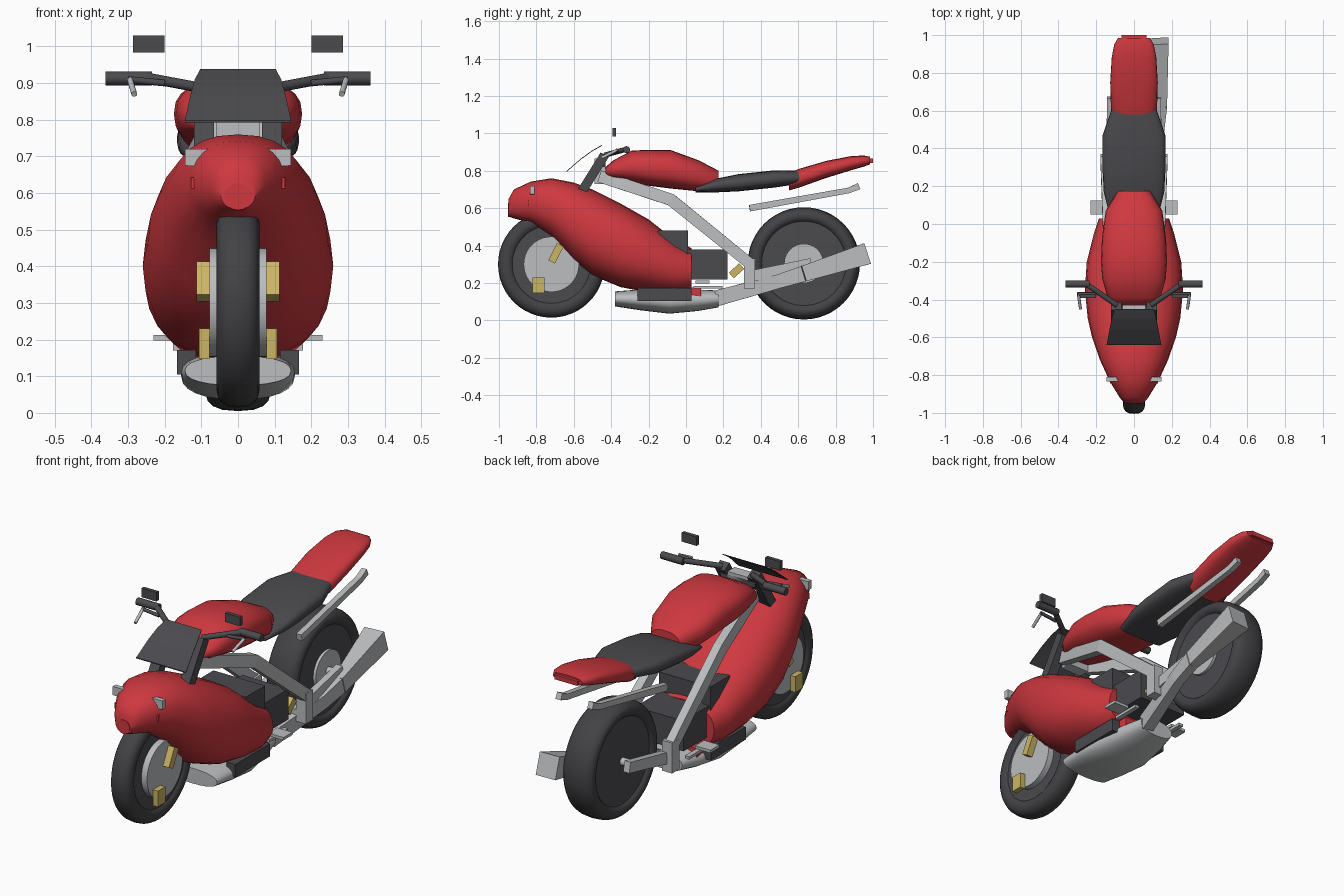
import bpy, bmesh, math
from mathutils import Vector, Matrix

if "Cube" in bpy.data.objects:
    bpy.data.objects.remove(bpy.data.objects["Cube"])


def mat(name, r, g, b):
    m = bpy.data.materials.new(name)
    m.diffuse_color = (r, g, b, 1)
    m.use_nodes = True
    m.node_tree.nodes["Principled BSDF"].inputs["Base Color"].default_value = m.diffuse_color
    return m


RED = mat("red paint", 0.62, 0.04, 0.05)
DARK = mat("dark plastic", 0.07, 0.07, 0.078)
RUBBER = mat("rubber", 0.055, 0.055, 0.06)
SILVER = mat("silver metal", 0.5, 0.51, 0.52)
GOLD = mat("gold caliper", 0.6, 0.46, 0.13)


def finish(name, bm, material, smooth=None):
    bmesh.ops.recalc_face_normals(bm, faces=bm.faces)
    me = bpy.data.meshes.new(name)
    bm.to_mesh(me)
    bm.free()
    ob = bpy.data.objects.new(name, me)
    bpy.context.collection.objects.link(ob)
    me.materials.append(material)
    if smooth:
        bpy.ops.object.select_all(action='DESELECT')
        ob.select_set(True)
        bpy.context.view_layer.objects.active = ob
        bpy.ops.object.shade_smooth_by_angle(angle=math.radians(smooth))
    return ob


def skin(bm, rings):
    """Bridge point rings and cap both ends."""
    vs = [[bm.verts.new(p) for p in r] for r in rings]
    n = len(vs[0])
    for a, b in zip(vs, vs[1:]):
        for i in range(n):
            j = (i + 1) % n
            bm.faces.new((a[i], a[j], b[j], b[i]))
    bm.faces.new(vs[0])
    bm.faces.new(vs[-1])


def loft(name, sections, material, power=2.3, n=24):
    """Superelliptic sections (y, top, bottom, half width) along y."""
    bm = bmesh.new()
    rings = []
    for y, top, bot, w in sections:
        ring = []
        for i in range(n):
            a = math.tau * i / n
            c, s = math.cos(a), math.sin(a)
            ring.append((math.copysign(abs(c) ** (2 / power), c) * w, y,
                         (top + bot) / 2 + math.copysign(abs(s) ** (2 / power), s) * (top - bot) / 2))
        rings.append(ring)
    skin(bm, rings)
    return finish(name, bm, material, 50)


def box(name, x, y, z, material, tilt=0):
    """Box from ranges, tilted about its own x axis."""
    bm = bmesh.new()
    size = Matrix.Diagonal((x[1] - x[0], y[1] - y[0], z[1] - z[0], 1))
    mid = Matrix.Translation((sum(x) / 2, sum(y) / 2, sum(z) / 2))
    bmesh.ops.create_cube(bm, size=1, matrix=mid @ Matrix.Rotation(math.radians(tilt), 4, 'X') @ size)
    return finish(name, bm, material)


def beam(name, path, material):
    """Box beam through points (x, y, z, width, height) lying mostly along y."""
    bm = bmesh.new()
    pts = [Vector(p[:3]) for p in path]
    rings = []
    for i, p in enumerate(pts):
        d = (pts[min(i + 1, len(pts) - 1)] - pts[max(i - 1, 0)]).normalized()
        up = Vector((1, 0, 0)).cross(d).normalized()
        side = d.cross(up).normalized()
        w, h = path[i][3] / 2, path[i][4] / 2
        rings.append([p + side * w * a + up * h * b for a, b in ((1, 1), (-1, 1), (-1, -1), (1, -1))])
    skin(bm, rings)
    return finish(name, bm, material)


def rod(name, a, b, r, material, n=12):
    bm = bmesh.new()
    a, b = Vector(a), Vector(b)
    m = Matrix.Translation((a + b) / 2) @ (b - a).to_track_quat('Z', 'Y').to_matrix().to_4x4()
    bmesh.ops.create_cone(bm, cap_ends=True, segments=n, radius1=r, radius2=r, depth=(b - a).length, matrix=m)
    return finish(name, bm, material, 40)


def disc(name, x0, x1, y, z, r, material):
    return rod(name, (x0, y, z), (x1, y, z), r, material, 40)


def tyre(name, y, z, r, inner, w):
    """Rounded tyre cross-section revolved around the axle."""
    bm = bmesh.new()
    prof = []
    for i in range(16):
        a = math.tau * i / 16
        c, s = math.cos(a), math.sin(a)
        prof.append((math.copysign(abs(c) ** 0.75, c) * w, (r + inner) / 2 + s * (r - inner) / 2))
    vs = [[bm.verts.new((x, y + q * math.cos(math.tau * k / 48), z + q * math.sin(math.tau * k / 48)))
           for x, q in prof] for k in range(48)]
    for k in range(48):
        for i in range(16):
            a, b, j = vs[k], vs[(k + 1) % 48], (i + 1) % 16
            bm.faces.new((a[i], a[j], b[j], b[i]))
    finish(name, bm, RUBBER, 60)


# Wheels
tyre("front_tyre", -0.72, 0.30, 0.285, 0.195, 0.058)
disc("front_wheel_disc", -0.045, 0.045, -0.72, 0.30, 0.215, DARK)
tyre("rear_tyre", 0.63, 0.305, 0.30, 0.21, 0.088)
disc("rear_wheel_disc", -0.07, 0.07, 0.63, 0.305, 0.23, DARK)
disc("rear_brake_disc", 0.07, 0.085, 0.63, 0.305, 0.105, SILVER)
disc("rear_axle", -0.14, 0.14, 0.63, 0.305, 0.02, SILVER)

# Bodywork
loft("fairing", [(-0.95, 0.647, 0.556, 0.048), (-0.92, 0.70, 0.545, 0.075), (-0.83, 0.742, 0.522, 0.13),
                 (-0.72, 0.76, 0.45, 0.18), (-0.6, 0.737, 0.32, 0.222), (-0.5, 0.70, 0.24, 0.245),
                 (-0.35, 0.625, 0.178, 0.26), (-0.2, 0.54, 0.15, 0.25), (-0.06, 0.43, 0.135, 0.215),
                 (0.03, 0.385, 0.15, 0.185)], RED)
rod("nose_cone", (0, -0.953, 0.59), (0, -0.9, 0.59), 0.037, RED, 16)
box("fairing_heel", (-0.12, 0.12), (-0.05, 0.08), (0.12, 0.175), RED)
loft("fuel_tank", [(-0.43, 0.82, 0.765, 0.10), (-0.39, 0.855, 0.755, 0.14), (-0.29, 0.908, 0.735, 0.168),
                   (-0.2, 0.912, 0.72, 0.175), (-0.08, 0.91, 0.705, 0.17), (0.07, 0.855, 0.69, 0.15),
                   (0.175, 0.80, 0.685, 0.085)], RED, 2.5)
loft("seat", [(0.05, 0.715, 0.685, 0.13), (0.17, 0.76, 0.685, 0.16), (0.28, 0.782, 0.69, 0.166),
              (0.47, 0.802, 0.71, 0.166), (0.605, 0.80, 0.73, 0.12)], DARK, 3)
loft("tail", [(0.55, 0.79, 0.695, 0.10), (0.61, 0.812, 0.712, 0.122), (0.75, 0.853, 0.762, 0.126),
              (0.88, 0.878, 0.802, 0.118), (0.95, 0.882, 0.822, 0.105), (0.985, 0.875, 0.835, 0.085)], RED, 2.8)
box("tail_light", (-0.067, 0.067), (0.97, 1.0), (0.842, 0.866), RED)

# Engine, belly and exhaust
box("upper_engine", (-0.15, 0.15), (-0.15, 0.01), (0.30, 0.48), DARK)
box("lower_engine", (-0.14, 0.14), (0.0, 0.222), (0.22, 0.38), DARK)
loft("belly_pan", [(-0.38, 0.155, 0.075, 0.145), (-0.25, 0.165, 0.055, 0.155), (-0.09, 0.165, 0.036, 0.155),
                   (0.06, 0.165, 0.05, 0.13), (0.175, 0.16, 0.07, 0.10)], SILVER, 2.3)
beam("exhaust", [(0.06, 0.17, 0.12, 0.06, 0.085), (0.135, 0.5, 0.21, 0.05, 0.075),
                 (0.15, 0.63, 0.25, 0.05, 0.085)], SILVER)
beam("muffler", [(0.15, 0.63, 0.25, 0.05, 0.085), (0.128, 0.968, 0.357, 0.11, 0.115)], SILVER)

# Steering head
box("steering_head", (-0.06, 0.06), (-0.49, -0.43), (0.73, 0.865), SILVER)
box("top_clamp", (-0.10, 0.10), (-0.475, -0.43), (0.82, 0.85), DARK)
box("pivot_crossbar", (-0.14, 0.14), (0.315, 0.36), (0.19, 0.23), SILVER)

# Windscreen: thin curved trapezoid
bm = bmesh.new()
skin(bm, [[(-w, y, z), (w, y, z), (w, y, z + 0.005), (-w, y, z + 0.005)]
          for y, z, w in ((-0.64, 0.793, 0.145), (-0.56, 0.862, 0.13), (-0.50, 0.905, 0.118), (-0.45, 0.933, 0.103))])
finish("windscreen", bm, DARK)

# Mirrored parts
for s, side in ((1, "right"), (-1, "left")):
    def mbox(name, x, *rest):
        return box(side + "_" + name, sorted((x[0] * s, x[1] * s)), *rest)

    def mbeam(name, path, material):
        return beam(side + "_" + name, [(p[0] * s,) + tuple(p[1:]) for p in path], material)

    def mrod(name, a, b, r, material):
        return rod(side + "_" + name, (a[0] * s, a[1], a[2]), (b[0] * s, b[1], b[2]), r, material)

    # Frame and rear suspension
    mbeam("frame_beam", [(0.075, -0.46, 0.77, 0.04, 0.065), (0.14, -0.08, 0.645, 0.045, 0.065),
                         (0.155, 0.34, 0.305, 0.045, 0.06)], SILVER)
    mbox("pivot_plate", (0.12, 0.178), (0.31, 0.37), (0.17, 0.33), SILVER)
    mbeam("swingarm", [(0.13, 0.34, 0.235, 0.035, 0.06), (0.125, 0.67, 0.305, 0.035, 0.055)], SILVER)
    mbeam("tail_strut", [(0.118, 0.34, 0.6, 0.03, 0.035), (0.095, 0.87, 0.695, 0.03, 0.03),
                         (0.092, 0.925, 0.718, 0.03, 0.035)], SILVER)
    # Brakes
    disc(side + "_front_brake_disc", s * 0.045, s * 0.078, -0.72, 0.30, 0.148, SILVER)
    mbox("upper_caliper", (0.068, 0.113), (-0.715, -0.675), (0.308, 0.41), GOLD, -27)
    mbox("lower_caliper", (0.078, 0.107), (-0.82, -0.757), (0.147, 0.23), GOLD)
    mbox("rear_caliper", (0.085, 0.125), (0.25, 0.29), (0.228, 0.303), GOLD, -48)
    # Foot controls and lower side strip
    mbox("side_strip", (0.115, 0.166), (-0.26, 0.03), (0.105, 0.172), DARK)
    mbox("foot_peg", (0.14, 0.23), (0.05, 0.125), (0.198, 0.213), SILVER)
    mbox("foot_lever", (0.13, 0.155), (0.04, 0.195), (0.17, 0.185), SILVER)
    # Fork and handlebar
    mbeam("fork", [(0.093, -0.575, 0.66, 0.055, 0.05), (0.093, -0.435, 0.885, 0.055, 0.05)], DARK)
    mrod("handlebar_arm", (0.09, -0.43, 0.885), (0.25, -0.32, 0.915), 0.014, DARK)
    mrod("grip", (0.235, -0.318, 0.913), (0.362, -0.318, 0.913), 0.019, DARK)
    mrod("lever_mount", (0.20, -0.37, 0.90), (0.30, -0.37, 0.91), 0.009, DARK)
    mrod("brake_lever", (0.295, -0.37, 0.91), (0.283, -0.45, 0.87), 0.008, SILVER)
    # Mirror, front lamp and side marker
    mbox("mirror", (0.20, 0.287), (-0.393, -0.373), (0.983, 1.03), DARK)
    bm = bmesh.new()
    outline = ((0.07, 0.67), (0.145, 0.675), (0.145, 0.72), (0.06, 0.72))
    skin(bm, [[(s * x, y, z) for x, z in outline] for y in (-0.835, -0.81)])
    finish(side + "_front_lamp", bm, SILVER)
    mbox("side_marker", (0.118, 0.128), (-0.845, -0.82), (0.613, 0.643), RED)
